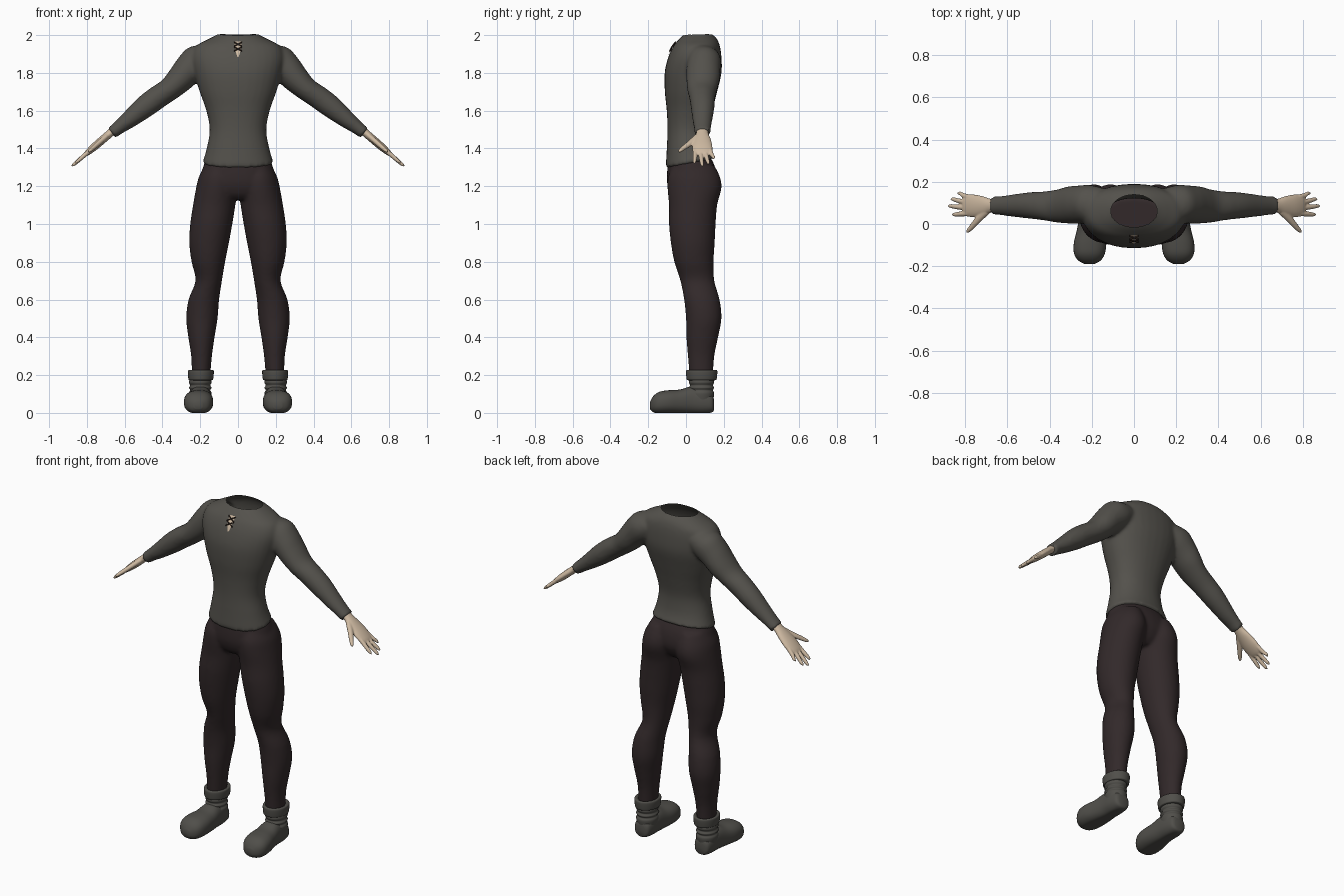
import bpy, bmesh, math
from mathutils import Vector

if "Cube" in bpy.data.objects:
    bpy.data.objects.remove(bpy.data.objects["Cube"])

X, Y, Z = Vector((1, 0, 0)), Vector((0, 1, 0)), Vector((0, 0, 1))


def material(name, rgb):
    m = bpy.data.materials.new(name)
    m.diffuse_color = (*rgb, 1)
    m.use_nodes = True
    m.node_tree.nodes["Principled BSDF"].inputs["Base Color"].default_value = m.diffuse_color
    return m


wool = material("dark grey wool", (0.088, 0.083, 0.072))
felt = material("grey boot felt", (0.080, 0.077, 0.068))
cloth = material("dark brown cloth", (0.032, 0.022, 0.023))
skin = material("pale skin", (0.62, 0.49, 0.36))
cord = material("dark lace", (0.035, 0.022, 0.016))


def loft(name, rings, u, v, mat, n=32, p=2.0, steps=4, floor=None):
    """Smooth closed tube through rings (cx, cy, cz, half size on u, half size on v)."""
    pts = [rings[0]] + list(rings) + [rings[-1]]
    path = []
    for i in range(1, len(pts) - 2):
        for k in range(steps):
            t = k / steps
            path.append([0.5 * (2 * b + (c - a) * t + (2 * a - 5 * b + 4 * c - d) * t * t
                                + (3 * b - a - 3 * c + d) * t ** 3)
                         for a, b, c, d in zip(*pts[i - 1:i + 3])])
    path.append(rings[-1])
    bm = bmesh.new()
    loops = []
    for cx, cy, cz, a, b in path:
        loop = []
        for j in range(n):
            w = 2 * math.pi * j / n
            c, s = math.cos(w), math.sin(w)
            co = Vector((cx, cy, cz)) + u * math.copysign(abs(c) ** (2 / p), c) * a \
                + v * math.copysign(abs(s) ** (2 / p), s) * b
            if floor is not None:
                co.z = max(co.z, floor)
            loop.append(bm.verts.new(co))
        loops.append(loop)
    for l0, l1 in zip(loops, loops[1:]):
        for j in range(n):
            bm.faces.new((l0[j], l0[(j + 1) % n], l1[(j + 1) % n], l1[j]))
    bm.faces.new(loops[0])
    bm.faces.new(loops[-1])
    bmesh.ops.recalc_face_normals(bm, faces=bm.faces)
    me = bpy.data.meshes.new(name)
    bm.to_mesh(me)
    bm.free()
    ob = bpy.data.objects.new(name, me)
    bpy.context.collection.objects.link(ob)
    me.materials.append(mat)
    smooth(ob)
    return ob


def activate(obs):
    bpy.ops.object.select_all(action='DESELECT')
    for o in obs:
        o.select_set(True)
    bpy.context.view_layer.objects.active = obs[0]


def smooth(ob, angle=50):
    activate([ob])
    bpy.ops.object.shade_smooth_by_angle(angle=math.radians(angle))


def fuse(obs, mat, voxel=0.01, relax=6):
    """Melt overlapping lofts into one continuous skin."""
    activate(obs)
    bpy.ops.object.join()
    ob = obs[0]
    r = ob.modifiers.new("Remesh", 'REMESH')
    r.mode, r.voxel_size = 'VOXEL', voxel
    s = ob.modifiers.new("Relax", 'SMOOTH')
    s.factor, s.iterations = 0.5, relax
    for m in ("Remesh", "Relax"):
        bpy.ops.object.modifier_apply(modifier=m)
    ob.data.materials.clear()
    ob.data.materials.append(mat)
    smooth(ob)
    return ob


def slab(z, rx, y0, y1, cx=0.0):
    """Horizontal ring from half width and front/back extent."""
    return (cx, (y0 + y1) / 2, z, rx, (y1 - y0) / 2)


# Shirt: torso and two sleeves
parts = [loft("shirt", [
    slab(1.32, .19, -.108, .15), slab(1.40, .166, -.102, .13), slab(1.50, .15, -.098, .122),
    slab(1.60, .168, -.102, .14), slab(1.70, .203, -.112, .165), slab(1.80, .232, -.113, .188),
    slab(1.88, .245, -.095, .188), slab(1.94, .225, -.068, .18), slab(1.975, .165, -.04, .167),
    slab(1.995, .125, -.02, .15), slab(2.01, .10, 0, .13)], X, Y, wool, p=2.2)]
for s in (-1, 1):
    parts.append(loft("sleeve", [
        (s * .15, .085, 1.895, .07, .085), (s * .21, .095, 1.865, .088, .09),
        (s * .265, .092, 1.815, .082, .090), (s * .31, .09, 1.765, .073, .088),
        (s * .365, .085, 1.712, .062, .078), (s * .43, .086, 1.668, .062, .068),
        (s * .50, .088, 1.615, .059, .062), (s * .58, .087, 1.55, .046, .052),
        (s * .635, .087, 1.508, .036, .045), (s * .668, .087, 1.482, .034, .044)],
        Vector((s * .63, 0, .77)), Y, wool))
shirt = fuse(parts, wool)
# Hem hangs lower in front
for v in shirt.data.vertices:
    if v.co.z < 1.42:
        v.co.z += (v.co.y - .02) * .2 * min(1, (1.42 - v.co.z) / .1)
# Open collar
cutter = loft("neck_cutter", [(0, .062, 1.8, .11, .077), (0, .062, 2.1, .11, .077)],
              X, Y, wool, n=48, steps=1)
cutter.hide_render = True
cutter.hide_set(True)
activate([shirt])
b = shirt.modifiers.new("Neck", 'BOOLEAN')
b.operation, b.solver, b.object = 'DIFFERENCE', 'EXACT', cutter
bpy.ops.object.modifier_apply(modifier="Neck")
bm = bmesh.new()
bm.from_mesh(shirt.data)
inner = []
for f in bm.faces:
    c = f.calc_center_median()
    if c.z > 1.7 and (c.x / .11) ** 2 + ((c.y - .062) / .077) ** 2 < 1.01:
        inner.append(f)
bmesh.ops.delete(bm, geom=inner, context='FACES')
bm.to_mesh(shirt.data)
bm.free()


def on_chest(x, z, lift):
    hit, loc, _, _ = shirt.ray_cast((x, -1, z), (0, 1, 0))
    return Vector((x, (loc.y if hit else -.03) - lift, z))


# Neck slit and its lacing
bm = bmesh.new()
rows = [[bm.verts.new(on_chest(k * w, z, .003)) for k in (-1, 0, 1)]
        for z, w in ((1.885, .003), (1.91, .012), (1.935, .016), (1.965, .02))]
for r0, r1 in zip(rows, rows[1:]):
    for k in (0, 1):
        bm.faces.new((r0[k], r0[k + 1], r1[k + 1], r1[k]))
me = bpy.data.meshes.new("neck_slit")
bm.to_mesh(me)
bm.free()
me.materials.append(skin)
bpy.context.collection.objects.link(bpy.data.objects.new("neck_slit", me))
for z in (1.915, 1.94):
    for s in (-1, 1):
        a, c = on_chest(-s * .022, z, .006), on_chest(s * .022, z + .022, .006)
        loft("lace", [(*a, .004, .004), (*c, .004, .004)], Z, Y, cord, n=8, steps=1)

# Trousers: pelvis and two legs
parts = [loft("trousers", [
    slab(1.37, .155, -.085, .12), slab(1.30, .186, -.098, .155), slab(1.22, .205, -.1, .165),
    slab(1.16, .19, -.08, .14), slab(1.13, .13, -.05, .11)], X, Y, cloth, p=2.2)]
legs = [(1.31, .03, .175, -.07, .15), (1.25, .008, .207, -.095, .18), (1.19, .004, .222, -.098, .188),
        (1.10, .014, .238, -.09, .165), (1.0, .03, .253, -.09, .157), (.9, .048, .258, -.08, .152),
        (.8, .068, .246, -.062, .146), (.7, .085, .225, -.03, .15), (.6, .1, .262, -.01, .178),
        (.5, .108, .274, 0, .188), (.4, .124, .263, .002, .17), (.3, .138, .248, .01, .15),
        (.18, .148, .244, .02, .142)]
for s in (-1, 1):
    parts.append(loft("leg", [slab(z, (x1 - x0) / 2, y0, y1, s * (x0 + x1) / 2)
                              for z, x0, x1, y0, y1 in legs], X, Y, cloth))
fuse(parts, cloth, relax=4)

for s, side in ((-1, "left"), (1, "right")):
    # Boot foot: sections along its length, flat sole
    foot = [(.147, .2, .03, .012, .075), (.135, .2, .047, .002, .1), (.09, .2, .056, -.004, .125),
            (.03, .2, .06, -.004, .14), (-.03, .203, .068, -.004, .124), (-.09, .208, .077, -.004, .12),
            (-.14, .211, .073, -.004, .112), (-.172, .211, .054, .003, .09), (-.19, .211, .022, .02, .06)]
    loft(side + "_boot_foot", [(s * x, y, (z0 + z1) / 2, rx, (z1 - z0) / 2)
                               for y, x, rx, z0, z1 in foot], X, Z, felt, p=2.4, floor=0)
    # Creased ankle
    loft(side + "_boot_ankle", [(s * .2, .082, z, .056 + d, .063 + d) for z, d in
                                ((.07, 0), (.105, .004), (.12, -.003), (.133, .004),
                                 (.146, -.003), (.16, .004), (.18, .0))], X, Y, felt)
    # Turned-down cuff
    loft(side + "_boot_cuff", [(s * .197, .083, z, rx, rx + .014) for z, rx in
                               ((.172, .05), (.174, .062), (.182, .066), (.215, .069),
                                (.226, .066), (.227, .056), (.222, .05))], X, Y, felt)

    # Hand: palm, four fingers and a thumb lying on a sloping plane
    def at(x, y, a, b, lift=0):
        return (s * x, y, 1.495 - (x - .66) * .86 + lift, a, b)

    n = Vector((s * .65, 0, .76))
    hand = [loft(side + "_hand", [at(.64, .087, .022, .03), at(.68, .086, .021, .033),
                                  at(.715, .085, .021, .046), at(.76, .086, .02, .054),
                                  at(.795, .087, .015, .05), at(.81, .087, .008, .042)], n, Y, skin)]
    for y0, x1, y1 in ((.125, .836, .145), (.1, .868, .117), (.075, .88, .085), (.05, .862, .045)):
        xm, ym = (.78 + x1) / 2, (y0 + y1) / 2
        hand.append(loft("finger", [at(.77, y0, .012, .013), at(xm, ym, .0115, .012),
                                    at(x1 - .012, y1, .009, .0095), at(x1, y1, .003, .004)],
                         n, Y, skin, n=12))
    hand.append(loft("thumb", [at(.70, .06, .015, .02), at(.735, .025, .014, .018),
                               at(.765, -.01, .012, .014), at(.785, -.032, .009, .01),
                               at(.792, -.04, .003, .004)],
                     n, Vector((s * .5, .7, -.43)), skin, n=12))
    fuse(hand, skin, voxel=.004, relax=3)
